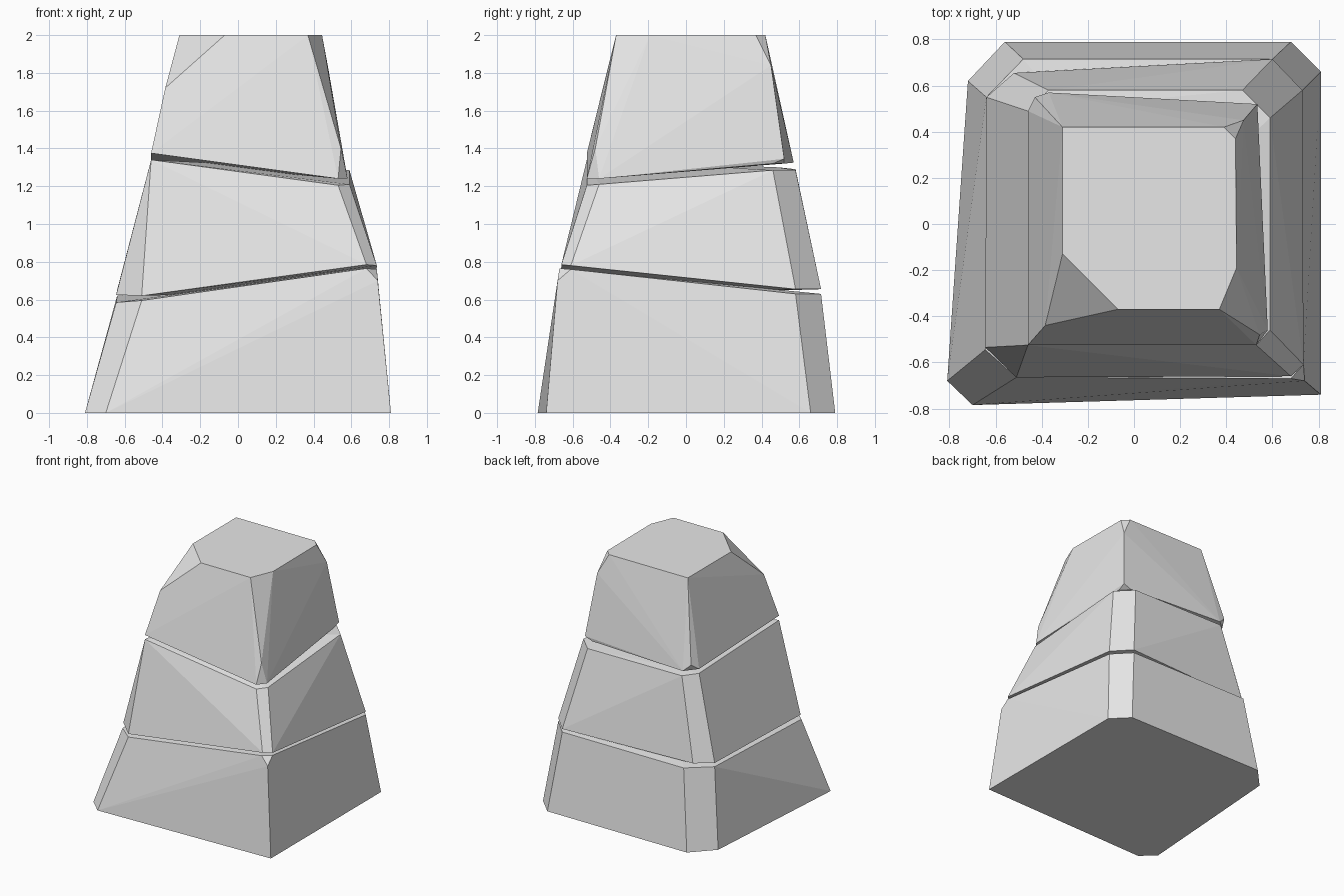
import bpy
import bmesh
import math

default_cube = bpy.data.objects.get("Cube")
if default_cube:
    bpy.data.objects.remove(default_cube, do_unlink=True)

# One plain stone colour
stone = bpy.data.materials.new("stone grey")
stone.use_nodes = True
stone.diffuse_color = (0.8, 0.8, 0.8, 1)
shader = next(n for n in stone.node_tree.nodes if n.type == "BSDF_PRINCIPLED")
shader.inputs["Base Color"].default_value = stone.diffuse_color
shader.inputs["Roughness"].default_value = 0.9


def chiselled_block(name, corners):
    """Make a flat-faced convex stone around its chiselled corner points."""
    bm = bmesh.new()
    for corner in corners:
        bm.verts.new(corner)
    bmesh.ops.convex_hull(bm, input=list(bm.verts))
    loose = [v for v in bm.verts if not v.link_faces]
    bmesh.ops.delete(bm, geom=loose, context="VERTS")
    # Merge nearly coplanar triangles into broad facets
    bmesh.ops.dissolve_limit(bm, angle_limit=math.radians(1.5),
                             verts=list(bm.verts), edges=list(bm.edges))
    bmesh.ops.recalc_face_normals(bm, faces=list(bm.faces))
    mesh = bpy.data.meshes.new(name)
    bm.to_mesh(mesh)
    bm.free()
    mesh.materials.append(stone)
    block = bpy.data.objects.new(name, mesh)
    bpy.context.collection.objects.link(block)
    return block


def ring(outline, z):
    """Lift a flat outline to one height."""
    return [(x, y, z) for x, y in outline]


# Wide lower stone: level foot, slanting top
foot = [(-.81, -.68), (-.7, -.785), (.81, -.74), (.81, .66),
        (.68, .79), (-.56, .79), (-.72, .62)]
lower_top = [(-.645, -.545, .585), (-.51, -.665, .595),
             (.68, -.67, .765), (.735, -.61, .76), (.74, -.68, .7),
             (.73, .58, .63), (.6, .715, .63),
             (-.48, .715, .63), (-.64, .55, .62)]
chiselled_block("lower_stone", ring(foot, 0) + lower_top)

# Middle stone: rests just above the lower one, slanting the other way
middle_bottom = [(-.645, -.535, .625), (-.51, -.665, .62),
                 (.68, -.66, .785), (.735, -.61, .78),
                 (.73, .58, .655), (.6, .715, .655),
                 (-.52, .655, .655), (-.64, .55, .65)]
middle_top = [(-.46, -.525, 1.34), (.53, -.525, 1.205), (.59, -.46, 1.21),
              (.59, .46, 1.285), (.47, .58, 1.285),
              (-.37, .58, 1.29), (-.46, .49, 1.3)]
chiselled_block("middle_stone", middle_bottom + middle_top)

# Upper stone: chipped corners and a level crown
upper_bottom = [(-.46, -.525, 1.375), (.53, -.525, 1.24), (.58, -.46, 1.24),
                (.53, .46, 1.32), (.47, .52, 1.32),
                (-.37, .57, 1.325), (-.46, .49, 1.335)]
corner_chips = [(-.385, -.44, 1.72), (.465, -.39, 1.72), (.545, -.48, 1.4),
                (.535, .52, 1.345), (.475, .45, 1.84), (-.43, .55, 1.38)]
crown = [(-.31, -.13), (-.07, -.37), (.37, -.37), (.445, -.19),
         (.44, .37), (.39, .42), (-.31, .42)]
chiselled_block("upper_stone", upper_bottom + corner_chips + ring(crown, 2))
